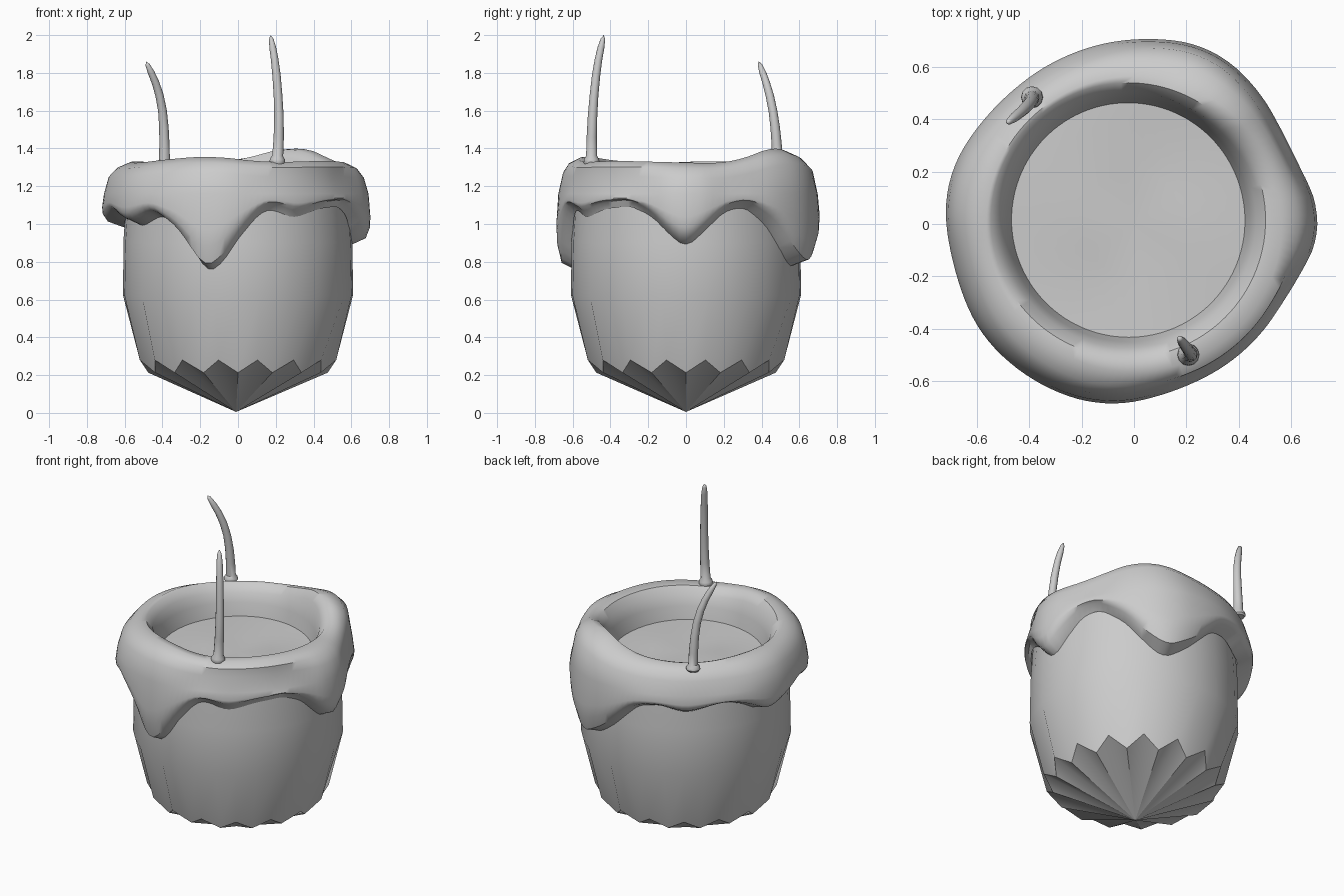
import bpy, math
from mathutils import Vector

if "Cube" in bpy.data.objects:
    bpy.data.objects.remove(bpy.data.objects["Cube"])

def make(name, verts, faces, angle=35):
    me = bpy.data.meshes.new(name)
    me.from_pydata(verts, [], faces)
    ob = bpy.data.objects.new(name, me)
    bpy.context.collection.objects.link(ob)
    bpy.context.view_layer.objects.active = ob
    bpy.ops.object.select_all(action='DESELECT')
    ob.select_set(True)
    bpy.ops.object.shade_smooth_by_angle(angle=math.radians(angle))
    return ob

def loft(rings, start=None, end=None):
    """Join equal-sized rings; optional pole points close the ends."""
    n = len(rings[0])
    verts = [p for r in rings for p in r]
    faces = [(k*n+i, k*n+(i+1) % n, (k+1)*n+(i+1) % n, (k+1)*n+i)
             for k in range(len(rings)-1) for i in range(n)]
    if start:
        verts.append(start)
        faces += [(len(verts)-1, (i+1) % n, i) for i in range(n)]
    if end:
        verts.append(end)
        b = (len(rings)-1)*n
        faces += [(len(verts)-1, b+i, b+(i+1) % n) for i in range(n)]
    return verts, faces

def polar(r, deg, z):
    a = math.radians(deg)
    return (r*math.cos(a), r*math.sin(a), z)

def spline(a, b, c, e, f):
    """Catmull-Rom between b and c."""
    return 0.5*(2*b + (c-a)*f + (2*a-5*b+4*c-e)*f*f + (3*b-a-3*c+e)*f**3)

def keyed(keys, deg, soft=3.5):
    """Periodic linear interpolation of (angle, value) keys, averaged to soften corners."""
    ks = [(keys[-1][0]-360, keys[-1][1])] + keys + [(keys[0][0]+360, keys[0][1]),
                                                    (keys[1][0]+360, keys[1][1])]
    def raw(d):
        for (a, u), (b, v) in zip(ks, ks[1:]):
            if a <= d <= b:
                return u + (v-u)*(d-a)/(b-a)
    return sum(raw(deg + soft*k/2) for k in range(-2, 3))/5

# Cup: 32 columns, zigzag lower edge, fluted flanks, pointed underside
def cup_ring(r_low, z_low, r_high, z_high):
    return [polar(r_high if i % 2 else r_low, i*11.25, z_high if i % 2 else z_low)
            for i in range(32)]
rings = [cup_ring(0.475, 0.213, 0.53, 0.28), cup_ring(0.608, 0.62, 0.612, 0.62),
         cup_ring(0.607, 0.9, 0.607, 0.9), cup_ring(0.59, 1.16, 0.59, 1.16)]
make("cup", *loft(rings, start=(-0.01, 0, 0.005)), angle=42)

# Filling: gently uneven surface inside the rim
fill = [[polar(r, i*7.5, 1.135 + 0.008*math.sin(r*9 + i*math.pi/12)) for i in range(48)]
        for r in (0.56, 0.4, 0.2)]
make("filling", *loft(fill, end=(0, 0, 1.13)))

# Icing: lower edge height, outer radius and rim height by angle
EDGE = [(0, .87), (8, .95), (20, 1.07), (31, 1.09), (45, .99), (58, .825), (67, .76),
        (80, .85), (98, 1.04), (110, 1.06), (125, 1.02), (145, 1.07), (157, 1.04),
        (168, .97), (180, 1.0), (195, 1.05), (213, .985), (229, 1.05), (242, .95),
        (255, .735), (262, .785), (270, .92), (281, 1.06), (287, 1.08), (299, 1.03),
        (315, 1.08), (331, 1.095), (343, 1.04), (351, .95)]
OUT = [(0, .718), (12, .682), (27, .655), (45, .69), (67, .732), (85, .708), (114, .69),
       (138, .688), (168, .73), (196, .70), (212, .717), (232, .71), (260, .70),
       (284, .65), (309, .64), (337, .64), (350, .685)]
RIM = [(0, 1.325), (25, 1.32), (45, 1.39), (57, 1.415), (70, 1.385), (90, 1.335),
       (130, 1.32), (165, 1.335), (200, 1.32), (240, 1.35), (255, 1.362),
       (285, 1.325), (320, 1.335)]
N = 120
columns = []
for i in range(N):
    d = i*360/N
    zl, ro, zr = keyed(EDGE, d), keyed(OUT, d, 9), keyed(RIM, d, 12)
    ze = zl + 0.035
    prof = [(0.595, 1.14), (0.598, zl+0.03), (0.6, zl), (ro-0.025, ze),
            (ro-0.003, ze+0.25*(1.15-ze)), (ro, ze+0.5*(1.15-ze)),
            (ro-0.01, 1.16), (ro-0.035, zr-0.08), (0.62+0.4*(ro-0.68), zr-0.03),
            (0.565, zr), (0.525, zr-0.005), (0.488, zr-0.05), (0.465, 1.22), (0.444, 1.12)]
    columns.append([Vector(polar(r, d, z)) for r, z in prof])
rings = [[c[k] for c in columns] for k in range(len(columns[0]))]
# Opening sits slightly off centre
for r in rings[-4:]:
    for p in r:
        p += Vector((-0.022, 0.015, 0))
make("icing", *loft(rings), angle=45)

# Stalks: bulbous foot, tapering bent stem, pointed tip
def stalk(name, path):
    pts = [Vector(p) for p in path]
    def curve(t):
        s = t*(len(pts)-1)
        k = min(int(s), len(pts)-2)
        return spline(pts[max(k-1, 0)], pts[k], pts[k+1], pts[min(k+2, len(pts)-1)], s-k)
    radii = [(0, .034), (.03, .042), (.06, .04), (.085, .029), (.2, .027), (.35, .025),
             (.5, .023), (.65, .022), (.78, .02), (.87, .018), (.95, .012)]
    rings = []
    for t, r in radii:
        tan = (curve(min(t+.02, 1)) - curve(max(t-.02, 0))).normalized()
        u = tan.cross(Vector((0, 1, 0))).normalized()
        v = tan.cross(u)
        rings.append([curve(t) + r*(u*math.cos(j*math.pi/6) - v*math.sin(j*math.pi/6))
                      for j in range(12)])
    make(name, *loft(rings, start=curve(0), end=curve(1)))

stalk("stalk_front", [(.207, -.50, 1.31), (.217, -.498, 1.5), (.212, -.487, 1.68),
                      (.197, -.467, 1.85), (.172, -.435, 2.0)])
stalk("stalk_back", [(-.39, .485, 1.30), (-.39, .478, 1.45), (-.40, .46, 1.6),
                     (-.43, .43, 1.73), (-.487, .385, 1.86)])

# Consistent outward normals
for ob in bpy.context.collection.objects:
    bpy.context.view_layer.objects.active = ob
    bpy.ops.object.mode_set(mode='EDIT')
    bpy.ops.mesh.select_all(action='SELECT')
    bpy.ops.mesh.normals_make_consistent(inside=False)
    bpy.ops.object.mode_set(mode='OBJECT')
